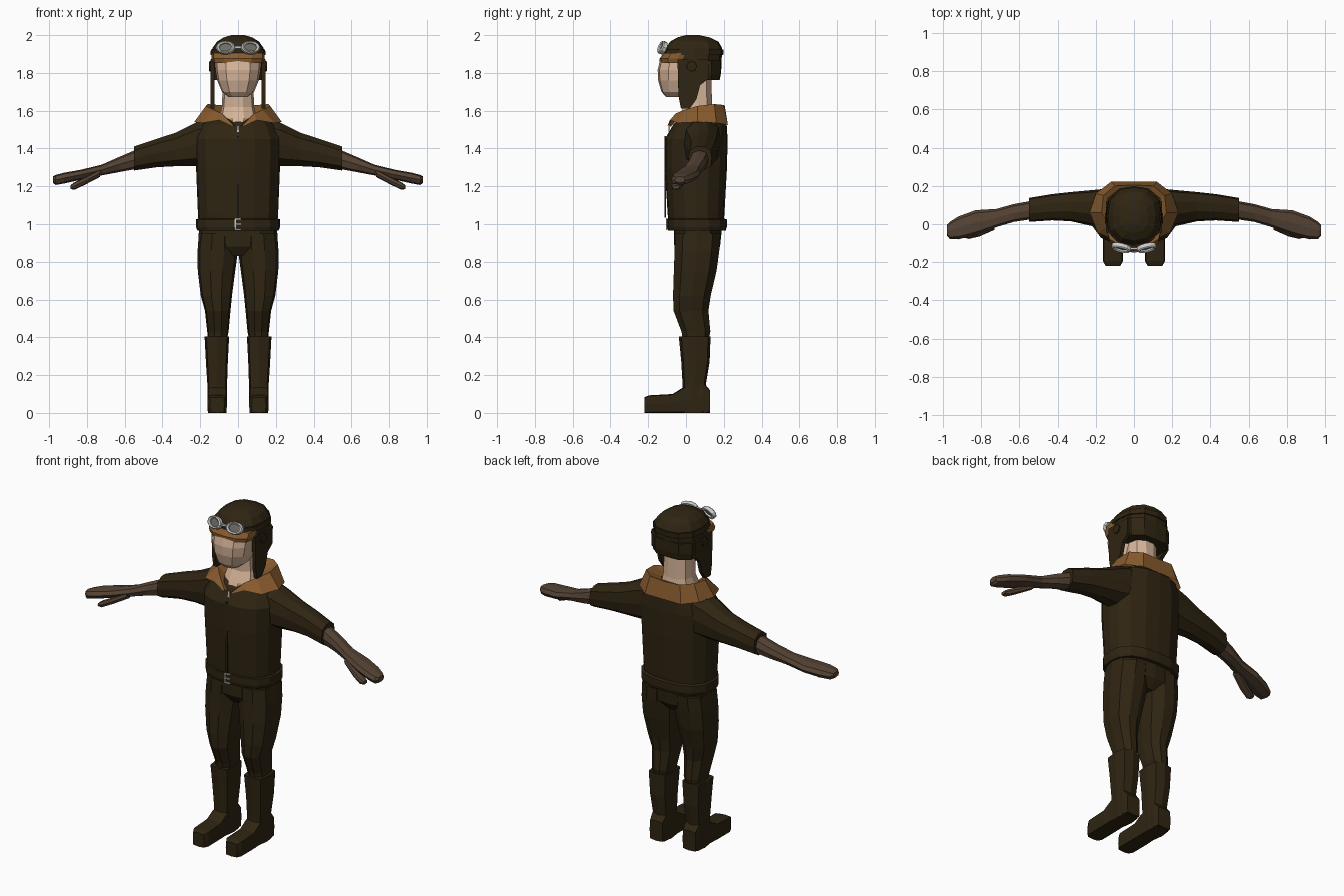
import bpy, bmesh, math
from mathutils import Matrix, Vector


def material(name, rgb):
    m = bpy.data.materials.new(name)
    m.diffuse_color = (*rgb, 1)
    return m


LEATHER = material("dark leather", (0.028, 0.018, 0.006))
GLOVE = material("glove brown", (0.090, 0.056, 0.034))
FUR = material("tan fur", (0.245, 0.105, 0.027))
SKIN = material("skin", (0.68, 0.46, 0.32))
METAL = material("light metal", (0.62, 0.62, 0.62))
LENS = material("goggle lens", (0.16, 0.15, 0.13))


def finish(name, bm, mat, mirror=False):
    bmesh.ops.recalc_face_normals(bm, faces=bm.faces)
    me = bpy.data.meshes.new(name)
    bm.to_mesh(me)
    bm.free()
    me.materials.append(mat)
    ob = bpy.data.objects.new(name, me)
    bpy.context.collection.objects.link(ob)
    if mirror:
        ob.modifiers.new("mirror", "MIRROR")
    return ob


def loft(name, axis, rings, mat, n=12, p=2.6, mirror=False):
    """Skin over superellipse sections: (position, a_min, a_max, b_min, b_max)."""
    bm = bmesh.new()
    loops = []
    for t, a0, a1, b0, b1 in rings:
        loop = []
        for i in range(n):
            c, s = (f(2 * math.pi * i / n) for f in (math.cos, math.sin))
            r = (abs(c) ** p + abs(s) ** p) ** (-1 / p)
            a = (a0 + a1) / 2 + c * r * (a1 - a0) / 2
            b = (b0 + b1) / 2 + s * r * (b1 - b0) / 2
            co = {"x": (t, a, b), "y": (a, t, b), "z": (a, b, t)}[axis]
            loop.append(bm.verts.new(co))
        loops.append(loop)
    for lo, hi in zip(loops, loops[1:]):
        for i in range(n):
            j = (i + 1) % n
            bm.faces.new((lo[i], lo[j], hi[j], hi[i]))
    bm.faces.new(loops[0])
    bm.faces.new(loops[-1])
    return finish(name, bm, mat, mirror)


def body(name, rings, mat, n=12, p=2.6):
    """Centred loft up z: (z, half_width, y_min, y_max)."""
    return loft(name, "z", [(z, -w, w, a, b) for z, w, a, b in rings], mat, n, p)


def box(name, centre, size, mat, mirror=False):
    bm = bmesh.new()
    bmesh.ops.create_cube(bm, size=1, matrix=Matrix.Translation(centre) @ Matrix.Diagonal((*size, 1)))
    return finish(name, bm, mat, mirror)


# Jacket: torso, hem band, side tabs and sleeves
body("jacket_torso", [(0.965, .205, -.085, .195), (1.05, .212, -.097, .203), (1.3, .222, -.112, .217),
                      (1.45, .225, -.112, .22), (1.53, .19, -.065, .215), (1.57, .12, -.02, .18)],
     LEATHER, 16)
body("hem_band", [(0.965, .215, -.094, .21), (0.985, .222, -.1, .216), (1.025, .222, -.1, .216),
                  (1.03, .21, -.09, .2)], LEATHER, 16)
loft("sleeve", "x", [(.1, .0, .19, 1.32, 1.575), (.22, -.01, .178, 1.305, 1.54),
                     (.33, .015, .168, 1.305, 1.485), (.43, .02, .157, 1.3, 1.452),
                     (.55, .012, .137, 1.283, 1.412)], LEATHER, 10, 2.8, True)
box("zip", (0, -.110, 1.25), (.012, .008, .43), LEATHER)
box("zip_pull", (0, -.088, 1.505), (.012, .008, .035), METAL)

# Belt buckle: frame bars and prong
box("buckle_side", (-.015, -.102, 1.0), (.007, .008, .06), METAL)
for z in (.973, 1.0, 1.027):
    box("buckle_bar", (0, -.102, z), (.034, .008, .007), METAL)

# Gloves
loft("glove", "x", [(.52, .028, .125, 1.295, 1.402), (.63, .012, .105, 1.275, 1.355),
                    (.72, -.015, .08, 1.258, 1.315), (.83, -.058, .073, 1.235, 1.288),
                    (.92, -.08, .04, 1.215, 1.272), (.965, -.078, .012, 1.207, 1.26),
                    (.98, -.06, -.005, 1.218, 1.252)], GLOVE, 8, 2.6, True)
loft("glove_thumb", "x", [(.73, -.03, .03, 1.25, 1.29), (.81, -.065, -.005, 1.208, 1.248),
                          (.865, -.078, -.025, 1.182, 1.222), (.888, -.072, -.035, 1.185, 1.205)],
     GLOVE, 8, 2.6, True)

# Trousers
body("trouser_seat", [(0.83, .1, -.03, .14), (0.88, .212, -.062, .18), (1.0, .205, -.065, .193)], LEATHER)
loft("trouser_leg", "z", [(.37, .062, .158, -.015, .118), (.43, .05, .163, -.025, .13),
                          (.54, .04, .175, -.067, .12), (.62, .032, .197, -.07, .132),
                          (.75, .015, .213, -.066, .163), (.86, .0, .214, -.062, .178),
                          (.95, .0, .205, -.06, .185)], LEATHER, 10, 2.8, True)

# Boots
loft("boot_shaft", "z", [(.0, .06, .16, -.02, .12), (.15, .058, .162, -.018, .105),
                         (.27, .054, .17, -.025, .125), (.405, .047, .177, -.038, .13)],
     LEATHER, 8, 4, True)
loft("boot_foot", "y", [(-.22, .072, .148, 0, .083), (-.195, .058, .162, 0, .093),
                        (-.07, .06, .162, 0, .1), (-.015, .06, .16, 0, .135),
                        (.09, .06, .16, 0, .165), (.127, .066, .154, 0, .12)], LEATHER, 8, 9, True)

# Neck and face
body("neck", [(1.49, .05, -.075, .1), (1.56, .1, -.045, .15), (1.62, .085, -.015, .14),
              (1.78, .08, -.02, .135)], SKIN, 10)
body("face", [(1.672, .05, -.105, .0), (1.70, .085, -.13, .05), (1.76, .11, -.147, .08),
              (1.815, .12, -.15, .09), (1.88, .122, -.135, .1)], SKIN)

# Fur collar: half outline as outer, crest and inner rows, mirrored
rows = [[(0, .222, 1.525), (.12, .222, 1.525), (.2, .16, 1.535), (.232, .06, 1.54),
         (.19, -.045, 1.535), (.1, -.085, 1.55), (.025, -.1, 1.515)],
        [(0, .205, 1.625), (.1, .2, 1.63), (.16, .15, 1.635), (.17, .06, 1.625),
         (.13, -.005, 1.605), (.085, -.055, 1.585), (.025, -.095, 1.525)],
        [(0, .13, 1.59), (.07, .13, 1.59), (.095, .1, 1.59), (.1, .05, 1.58),
         (.085, 0, 1.57), (.06, -.05, 1.55), (.01, -.08, 1.515)]]
bm = bmesh.new()
grid = [[bm.verts.new(c) for c in r] for r in rows]
for lo, hi in zip(grid, grid[1:]):
    for i in range(len(lo) - 1):
        bm.faces.new((lo[i], lo[i + 1], hi[i + 1], hi[i]))
finish("fur_collar", bm, FUR, True)

# Flying helmet: crown, back, ear flaps, ear discs, brow lining
body("helmet_crown", [(1.86, .143, -.11, .188), (1.93, .136, -.108, .192), (1.965, .112, -.085, .172),
                      (1.988, .075, -.045, .125), (2.0, .035, 0, .07)], LEATHER)
body("helmet_back", [(1.762, .133, -.035, .178), (1.8, .14, -.04, .186), (1.865, .143, -.045, .188)],
     LEATHER, 12, 3.5)
bm = bmesh.new()
outline = [(-.045, 1.87), (-.04, 1.68), (-.027, 1.612), (.02, 1.612), (.055, 1.66), (.075, 1.735),
           (.12, 1.77), (.12, 1.87)]
flap = bm.faces.new([bm.verts.new((.125, y, z)) for y, z in outline])
ext = bmesh.ops.extrude_face_region(bm, geom=[flap])["geom"]
bmesh.ops.translate(bm, vec=(.021, 0, 0), verts=[v for v in ext if isinstance(v, bmesh.types.BMVert)])
finish("ear_flap", bm, LEATHER, True)
loft("ear_disc", "x", [(.13, .0, .06, 1.805, 1.865), (.153, .004, .056, 1.809, 1.861)],
     LEATHER, 8, 2, True)
body("brow_lining", [(1.852, .132, -.138, .05), (1.875, .14, -.14, .05), (1.905, .14, -.118, .05)], FUR)
body("goggle_strap", [(1.895, .147, -.116, .197), (1.925, .143, -.116, .199)], LEATHER)

# Goggles: oval rims with lenses, tilted back and turned outward
pose = (Matrix.Translation((.066, -.125, 1.934)) @ Matrix.Rotation(math.radians(14), 4, "Z")
        @ Matrix.Rotation(math.radians(-22), 4, "X"))
bm = bmesh.new()
n = 12
prof = [(1.0, .012), (1.0, -.008), (.86, -.014), (.66, -.008), (.62, .012)]
loops = [[bm.verts.new(pose @ Vector((.052 * s * math.cos(2 * math.pi * i / n), d,
                                      .036 * s * math.sin(2 * math.pi * i / n))))
          for i in range(n)] for s, d in prof]
for k in range(len(loops)):
    lo, hi = loops[k], loops[(k + 1) % len(loops)]
    for i in range(n):
        bm.faces.new((lo[i], lo[(i + 1) % n], hi[(i + 1) % n], hi[i]))
finish("goggle_rim", bm, METAL, True)
bm = bmesh.new()
bmesh.ops.create_circle(bm, cap_ends=True, segments=n, radius=1, matrix=pose
                        @ Matrix.Diagonal((.037, 1, .026, 1)) @ Matrix.Rotation(math.pi / 2, 4, "X"))
finish("goggle_lens", bm, LENS, True)
box("goggle_bridge", (0, -.128, 1.936), (.035, .012, .012), METAL)
